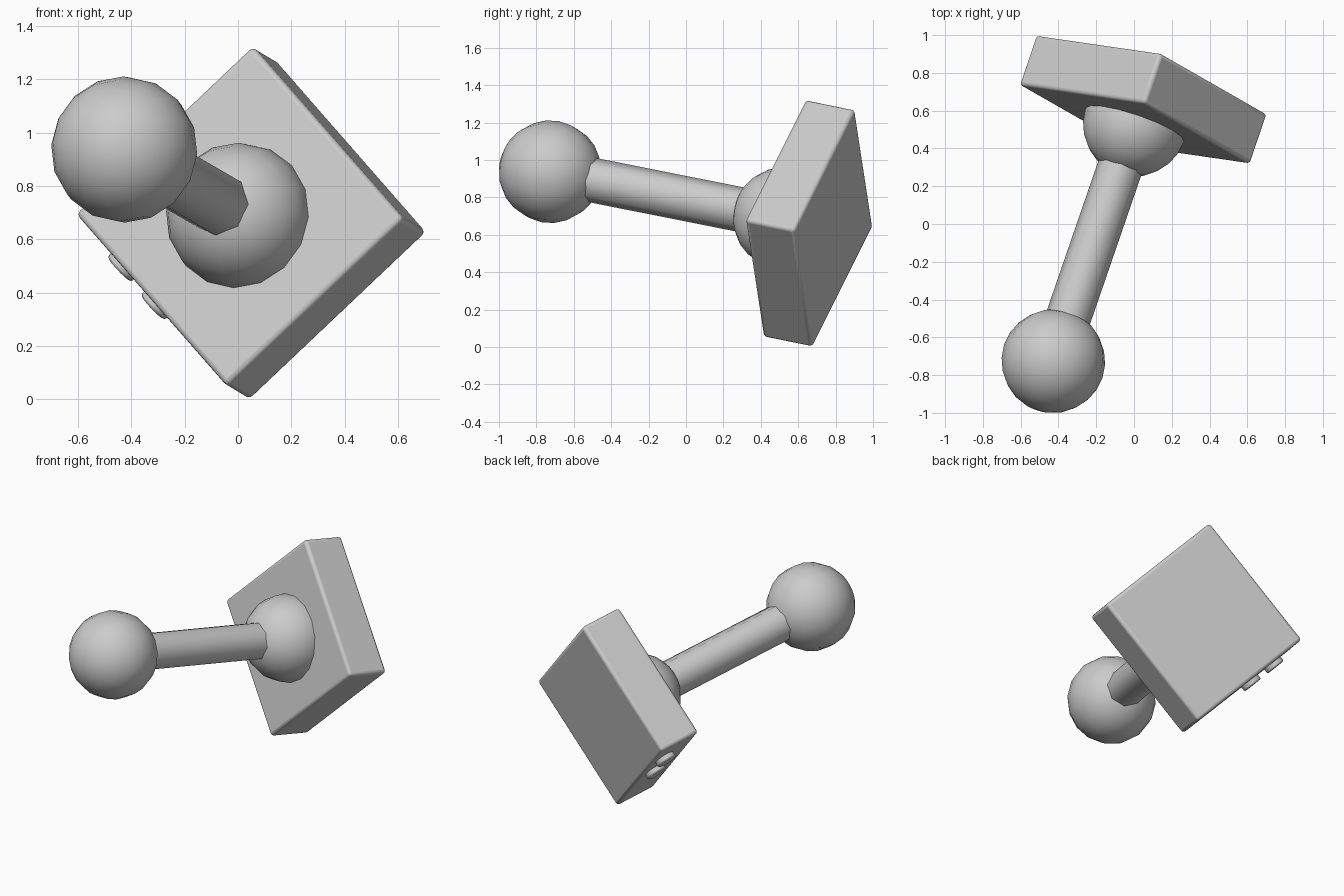
import bpy
from math import radians
from mathutils import Vector, Matrix

if "Cube" in bpy.data.objects:
    bpy.data.objects.remove(bpy.data.objects["Cube"])

# Tilted frame: d runs along the rod, u and n along the block's sides
d = Vector((0.315, 0.93, -0.19)).normalized()
u = Vector((0.614, -0.358, -0.703))
u = (u - d * u.dot(d)).normalized()
n = d.cross(u)
FACE = Vector((0.004, 0.526, 0.688))      # centre of the block's front face
BALL = Vector((-0.427, -0.726, 0.937))    # centre of the free ball
SIDE, DEPTH = 0.92, 0.285


def frame(x, y, z, origin):
    m = Matrix((x, y, z)).transposed().to_4x4()
    m.translation = origin
    return m


def finish(name, matrix, bevel=0.0, segments=3):
    ob = bpy.context.object
    ob.name = name
    ob.matrix_world = matrix
    if bevel:
        b = ob.modifiers.new("Bevel", 'BEVEL')
        b.width, b.segments = bevel, segments
    return ob


def smooth(angle):
    bpy.ops.object.shade_smooth_by_angle(angle=radians(angle))


# Square block with softened edges
bpy.ops.mesh.primitive_cube_add(size=1)
for v in bpy.context.object.data.vertices:
    v.co = Vector((v.co.x * SIDE, v.co.y * SIDE, v.co.z * DEPTH))
smooth(35)
finish("block", frame(u, n, d, FACE + d * DEPTH / 2), 0.02)

# Two balls, one free and one half sunk in the block
for name, pos in (("free_ball", BALL), ("socket_ball", FACE)):
    bpy.ops.mesh.primitive_uv_sphere_add(segments=16, ring_count=12, radius=0.275)
    smooth(60)
    finish(name, frame(u, n, d, pos))

# Eight-sided connecting rod
axis = FACE - BALL
z = axis.normalized()
x = (u - z * u.dot(z)).normalized()
bpy.ops.mesh.primitive_cylinder_add(vertices=8, radius=0.12, depth=axis.length)
smooth(60)
finish("connecting_rod", frame(x, z.cross(x), z, (FACE + BALL) / 2))

# Two round buttons on one side of the block
for i, a in enumerate((-0.245, -0.042)):
    bpy.ops.mesh.primitive_cylinder_add(vertices=20, radius=0.065, depth=0.07)
    smooth(35)
    pos = FACE + n * SIDE / 2 + u * a + d * DEPTH * 0.65
    finish(f"side_button_{i + 1}", frame(d, u, n, pos), 0.01, 2)
